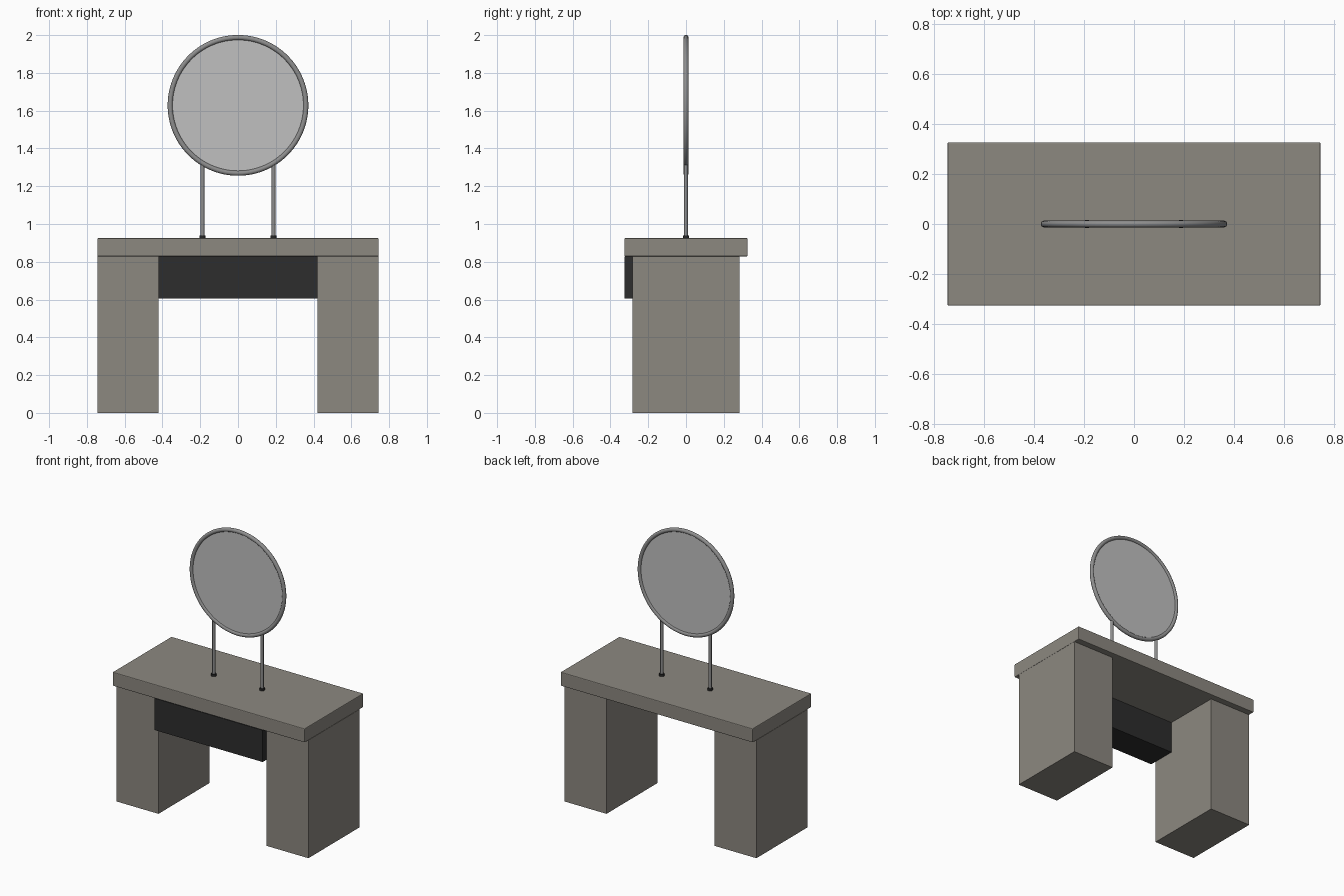
import bpy
import math

cube = bpy.data.objects.get("Cube")
if cube:
    bpy.data.objects.remove(cube, do_unlink=True)


def material(name, rgb):
    m = bpy.data.materials.new(name)
    m.use_nodes = True
    m.diffuse_color = (*rgb, 1)
    m.node_tree.nodes["Principled BSDF"].inputs["Base Color"].default_value = (*rgb, 1)
    return m


TAUPE = material("warm grey wood", (0.262, 0.246, 0.216))
CHARCOAL = material("charcoal drawer", (0.026, 0.026, 0.026))
STEEL = material("brushed steel", (0.27, 0.27, 0.27))
GLASS = material("mirror glass", (0.527, 0.527, 0.527))
BLACK = material("black metal", (0.02, 0.02, 0.02))


def finish(name, mat, smooth=False):
    ob = bpy.context.object
    ob.name = name
    ob.data.materials.append(mat)
    if smooth:
        bpy.ops.object.shade_smooth_by_angle(angle=math.radians(40))
    return ob


def box(name, mat, x, y, z, bevel=0):
    """Box spanning the given (low, high) ranges."""
    spans = (x, y, z)
    bpy.ops.mesh.primitive_cube_add(size=1, location=[sum(s) / 2 for s in spans])
    bpy.context.object.scale = [s[1] - s[0] for s in spans]
    bpy.ops.object.transform_apply(location=False, rotation=False, scale=True)
    ob = finish(name, mat)
    if bevel:
        mod = ob.modifiers.new("Soft edge", "BEVEL")
        mod.width, mod.segments = bevel, 2
    return ob


def rod(name, mat, x, z0, z1, radius):
    bpy.ops.mesh.primitive_cylinder_add(vertices=24, radius=radius, depth=z1 - z0,
                                        location=(x, 0, (z0 + z1) / 2))
    return finish(name, mat, True)


# Desk
TOP = 0.925
UNDER = 0.828
box("table_top", TAUPE, (-0.745, 0.745), (-0.326, 0.326), (UNDER, TOP), 0.005)
box("drawer", CHARCOAL, (-0.42, 0.42), (-0.326, -0.12), (0.605, UNDER))

# Pedestals, mirror posts and their feet
for side, s in (("left", 1), ("right", -1)):
    box(side + "_pedestal", TAUPE, sorted((s * 0.42, s * 0.744)), (-0.282, 0.282), (0, UNDER))
    rod(side + "_post", STEEL, s * 0.188, TOP, 1.315, 0.01)
    rod(side + "_post_foot", BLACK, s * 0.188, TOP, TOP + 0.015, 0.017)

# Round mirror
CENTRE = (0, 0, 1.628)
UPRIGHT = (math.pi / 2, 0, 0)
bpy.ops.mesh.primitive_torus_add(major_radius=0.359, minor_radius=0.0135, major_segments=96,
                                 minor_segments=16, location=CENTRE, rotation=UPRIGHT)
finish("mirror_frame", STEEL, True)
bpy.ops.mesh.primitive_cylinder_add(vertices=96, radius=0.355, depth=0.008,
                                    location=CENTRE, rotation=UPRIGHT)
finish("mirror_glass", GLASS, True)
